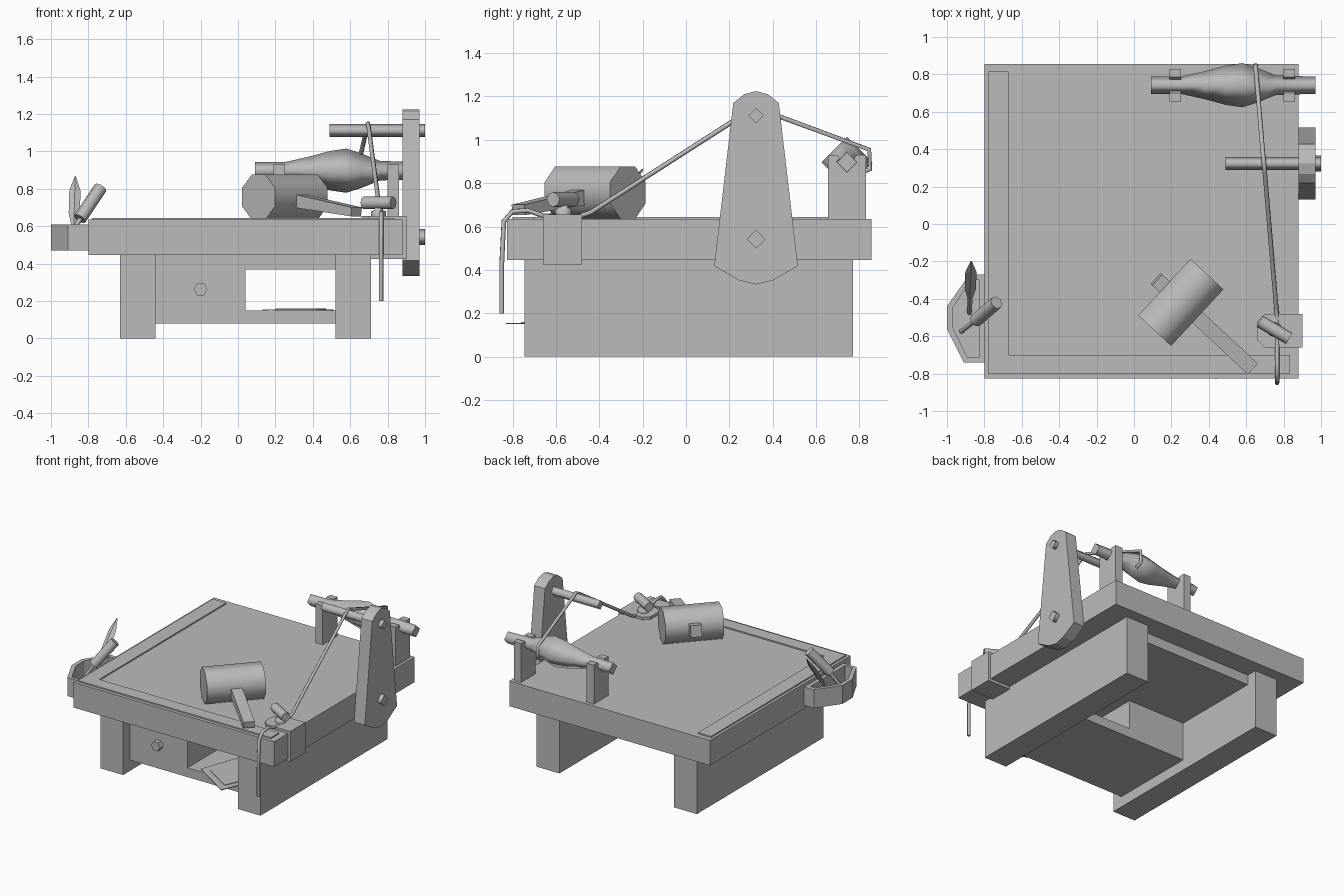
import bpy, bmesh, math
from mathutils import Vector

cube = bpy.data.objects.get("Cube")
if cube:
    bpy.data.objects.remove(cube, do_unlink=True)

GREY = (0.5, 0.5, 0.5, 1)
mat = bpy.data.materials.new("plain grey")
mat.use_nodes = True
mat.diffuse_color = GREY
mat.node_tree.nodes["Principled BSDF"].inputs["Base Color"].default_value = GREY


def finish(name, bm):
    bmesh.ops.recalc_face_normals(bm, faces=bm.faces)
    me = bpy.data.meshes.new(name)
    bm.to_mesh(me)
    bm.free()
    me.materials.append(mat)
    ob = bpy.data.objects.new(name, me)
    bpy.context.collection.objects.link(ob)
    return ob


def prism(name, pts, axis, lo, hi):
    """Extrude a 2D outline along an axis between lo and hi."""
    def place(p, d):
        v = list(p)
        v.insert("xyz".index(axis), d)
        return v
    bm = bmesh.new()
    face = bm.faces.new([bm.verts.new(place(p, lo)) for p in pts])
    ext = bmesh.ops.extrude_face_region(bm, geom=[face])
    shift = Vector(place((0, 0), hi - lo))
    bmesh.ops.translate(bm, vec=shift,
                        verts=[g for g in ext["geom"] if isinstance(g, bmesh.types.BMVert)])
    return finish(name, bm)


def box(name, x, y, z):
    return prism(name, [(x[0], y[0]), (x[1], y[0]), (x[1], y[1]), (x[0], y[1])], "z", *z)


def loft(name, a, b, sections, sides=8, phase=0.0, smooth=True):
    """Sections (t, half width, half height) joined along the line from a to b."""
    a, b = Vector(a), Vector(b)
    d = (b - a).normalized()
    side = d.cross(Vector((0, 0, 1)))
    side = side.normalized() if side.length > 0.01 else Vector((1, 0, 0))
    up = side.cross(d)
    bm = bmesh.new()
    rings = []
    for t, w, h in sections:
        angles = [phase + math.tau * i / sides for i in range(sides)]
        rings.append([bm.verts.new(a.lerp(b, t) + side * w * math.cos(q) + up * h * math.sin(q))
                      for q in angles])
    for r, s in zip(rings, rings[1:]):
        for i in range(sides):
            j = (i + 1) % sides
            bm.faces.new((r[i], r[j], s[j], s[i])).smooth = smooth
    bm.faces.new(rings[0])
    bm.faces.new(rings[-1])
    return finish(name, bm)


def rod(name, a, b, r, sides=8, phase=0.0, smooth=True):
    return loft(name, a, b, [(0, r, r), (1, r, r)], sides, phase, smooth)


# Table and legs
box("table_top", (-0.80, 0.88), (-0.825, 0.855), (0.445, 0.635))
for name, x in (("left_leg", -0.63), ("right_leg", 0.52)):
    box(name, (x, x + 0.19), (-0.745, 0.77), (0, 0.445))
prism("edge_strip", [(-0.78, -0.80), (0.835, -0.80), (0.835, -0.70), (-0.67, -0.70),
                     (-0.67, 0.815), (-0.78, 0.815)], "z", 0.635, 0.645)

# Drawer unit with open shelf beside it
box("upper_board", (-0.44, 0.52), (-0.66, 0.69), (0.37, 0.445))
box("drawer", (-0.44, 0.04), (-0.66, 0), (0.15, 0.37))
box("shelf_board", (-0.44, 0.52), (-0.66, 0), (0.08, 0.15))
rod("drawer_knob", (-0.2, -0.66, 0.262), (-0.2, -0.70, 0.262), 0.037, 6, 0, False)
prism("lower_sheet", [(0.44, -0.83), (0.51, -0.66), (0.25, -0.30), (0.13, -0.63)], "z", 0.15, 0.156)
prism("upper_sheet", [(0.42, -0.76), (0.47, -0.65), (0.28, -0.42), (0.20, -0.62)], "z", 0.156, 0.160)

# Side tray: floor and rim
outer = [(-0.80, -0.27), (-0.88, -0.27), (-1.0, -0.44), (-1.0, -0.56), (-0.91, -0.74), (-0.80, -0.74)]
inner = [(-0.83, -0.30), (-0.87, -0.30), (-0.97, -0.45), (-0.97, -0.55), (-0.89, -0.715), (-0.83, -0.715)]
prism("tray_floor", outer, "z", 0.47, 0.49)
bm = bmesh.new()
loops = [[bm.verts.new((x, y, z)) for x, y in pts]
         for pts, z in ((outer, 0.47), (outer, 0.61), (inner, 0.61), (inner, 0.47))]
for k in range(len(loops)):
    r, s = loops[k], loops[(k + 1) % len(loops)]
    for i in range(len(outer)):
        j = (i + 1) % len(outer)
        bm.faces.new((r[i], r[j], s[j], s[i]))
finish("tray_rim", bm)

# Tools in the tray
loft("blade", (-0.88, -0.48, 0.49), (-0.87, -0.20, 0.865),
     [(0, 0.012, 0.008), (0.3, 0.014, 0.01), (0.48, 0.03, 0.012), (0.8, 0.03, 0.01), (1, 0.004, 0.004)],
     4, 0, False)
rod("awl_handle", (-0.845, -0.515, 0.64), (-0.735, -0.42, 0.805), 0.036)
rod("awl_spike", (-0.925, -0.575, 0.50), (-0.84, -0.51, 0.645), 0.012, 6)

# Mallet
rod("mallet_head", (0.11, -0.57, 0.756), (0.39, -0.268, 0.756), 0.13, 8, math.pi / 8)
loft("mallet_handle", (0.12, -0.295, 0.775), (0.633, -0.773, 0.677),
     [(0, 0.056, 0.06), (1, 0.056, 0.034)], 4, math.pi / 4, False)

# Clamp on the table edge
plate = [(0.66, -0.62), (0.70, -0.66), (0.90, -0.66), (0.90, -0.48), (0.70, -0.48), (0.66, -0.52)]
prism("clamp_top", plate, "z", 0.635, 0.655)
box("clamp_side", (0.88, 0.90), (-0.66, -0.48), (0.425, 0.655))
box("clamp_bottom", (0.71, 0.90), (-0.66, -0.48), (0.425, 0.445))
loft("clamp_screw", (0.752, -0.565, 0.655), (0.752, -0.565, 0.73),
     [(0, 0.04, 0.04), (0.3, 0.04, 0.04), (0.45, 0.022, 0.022), (1, 0.022, 0.022)])
rod("clamp_handle", (0.672, -0.52, 0.725), (0.83, -0.612, 0.725), 0.034)

# Upright arm with its pins
half = [(0, 1.225), (0.055, 1.21), (0.105, 1.17), (0.193, 0.418), (0.08, 0.353), (0, 0.333)]
outline = [(0.323 + y, z) for y, z in half] + [(0.323 - y, z) for y, z in half[-2:0:-1]]
prism("arm", outline, "x", 0.88, 0.97)
rod("upper_pin", (0.49, 0.323, 1.112), (1.0, 0.323, 1.112), 0.035, 4)
rod("lower_pin", (0.88, 0.323, 0.542), (1.0, 0.323, 0.542), 0.043, 4)

# Spool on two forked posts
fork = [(0.655, 0.635), (0.83, 0.635), (0.83, 0.93), (0.785, 0.93), (0.742, 0.86), (0.70, 0.93), (0.655, 0.93)]
for name, x in (("left_post", 0.19), ("right_post", 0.80)):
    prism(name, fork, "x", x, x + 0.06)
profile = [(0.09, 0.046), (0.25, 0.046), (0.38, 0.075), (0.49, 0.105), (0.58, 0.118),
           (0.66, 0.092), (0.76, 0.052), (0.97, 0.046)]
loft("spool", (0, 0.742, 0.897), (1, 0.742, 0.897), [(x, r, r) for x, r in profile], 4)

# Cord over the pin, through the clamp and down the front
path = [(0.65, 0.80, 0.845), (0.65, 0.85, 0.865), (0.65, 0.845, 0.955), (0.69, 0.37, 1.13),
        (0.695, 0.323, 1.15), (0.70, 0.27, 1.12), (0.76, -0.44, 0.665), (0.765, -0.50, 0.645),
        (0.765, -0.66, 0.65), (0.765, -0.73, 0.675), (0.765, -0.80, 0.67),
        (0.765, -0.84, 0.625), (0.765, -0.85, 0.42), (0.765, -0.85, 0.20)]
curve = bpy.data.curves.new("cord", "CURVE")
curve.dimensions = "3D"
curve.bevel_depth = 0.012
curve.bevel_resolution = 1
curve.use_fill_caps = True
spline = curve.splines.new("POLY")
spline.points.add(len(path) - 1)
for point, co in zip(spline.points, path):
    point.co = (*co, 1)
curve.materials.append(mat)
cord = bpy.data.objects.new("cord", curve)
bpy.context.collection.objects.link(cord)
bpy.ops.object.select_all(action="DESELECT")
cord.select_set(True)
bpy.context.view_layer.objects.active = cord
bpy.ops.object.convert(target="MESH")
